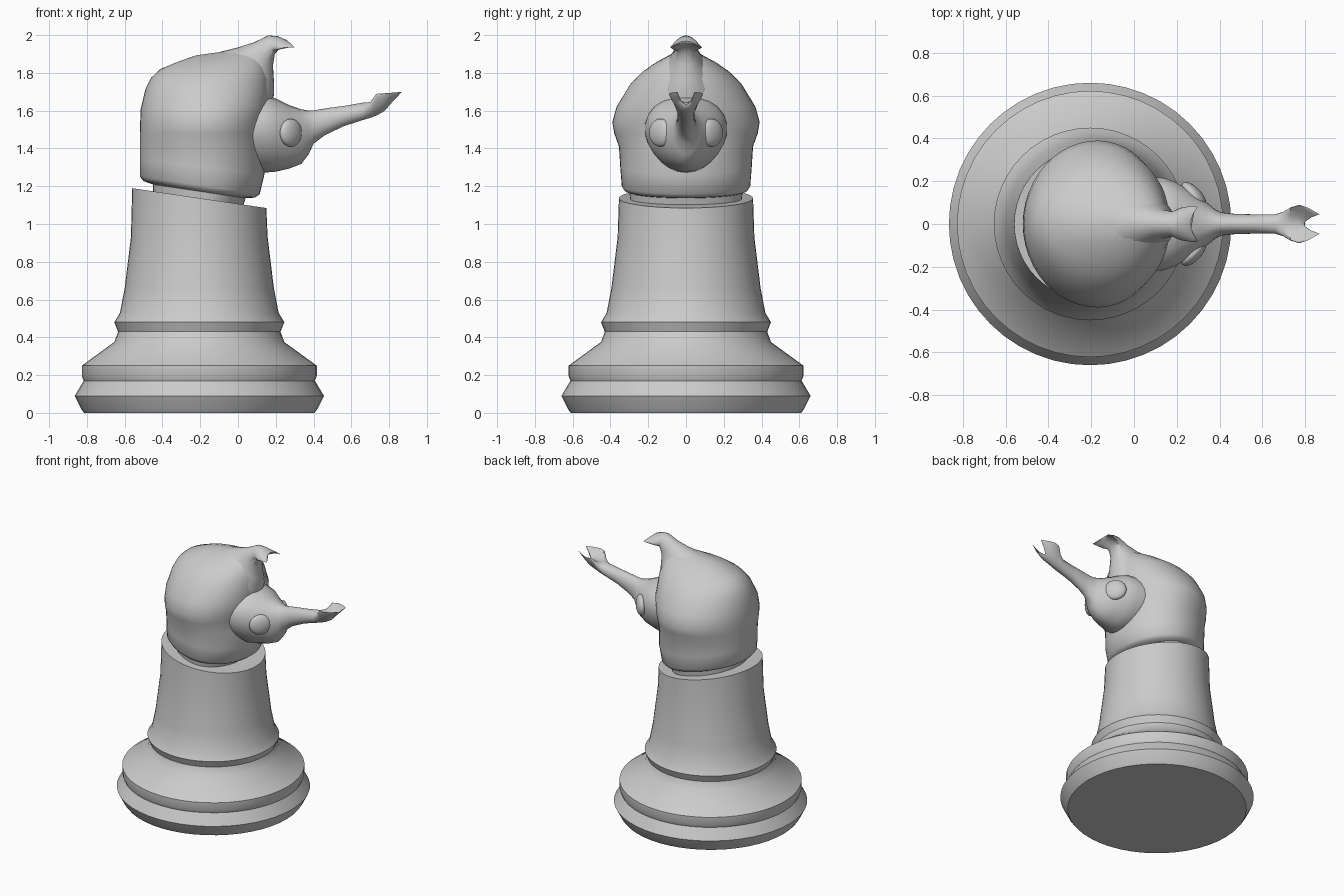
import bpy, bmesh
from math import sin, cos, pi, radians

N = 48
CX = -0.205


def loft(name, rings, subdiv=0, angle=35):
    """Skin a list of closed rings of points and cap both ends."""
    bm = bmesh.new()
    vs = [[bm.verts.new(p) for p in r] for r in rings]
    for a, b in zip(vs, vs[1:]):
        n = len(a)
        for i in range(n):
            j = (i + 1) % n
            bm.faces.new((a[i], a[j], b[j], b[i]))
    bm.faces.new(vs[0][::-1])
    bm.faces.new(vs[-1])
    bmesh.ops.recalc_face_normals(bm, faces=bm.faces)
    me = bpy.data.meshes.new(name)
    bm.to_mesh(me)
    bm.free()
    ob = bpy.data.objects.new(name, me)
    bpy.context.collection.objects.link(ob)
    if subdiv:
        m = ob.modifiers.new("smooth", 'SUBSURF')
        m.levels = m.render_levels = subdiv
    smooth(ob, angle)
    return ob


def smooth(ob, angle):
    bpy.ops.object.select_all(action='DESELECT')
    ob.select_set(True)
    bpy.context.view_layer.objects.active = ob
    bpy.ops.object.shade_smooth_by_angle(angle=radians(angle))


def oval(z, back, front, w, tilt, n=N):
    """Head ring: half ellipses in front of and behind the widest line."""
    mid = -0.17
    pts = []
    for i in range(n):
        a = 2 * pi * i / n
        x = mid + cos(a) * ((front - mid) if cos(a) > 0 else (mid - back))
        pts.append((x, w * sin(a), z + tilt * (x - mid)))
    return pts


def section(xt, zt, xb, zb, hy, bend=0, notch=0, taper=0, n=24):
    """Cross-section between a top and a bottom silhouette point."""
    pts = []
    for i in range(n):
        a = 2 * pi * i / n
        u, s = cos(a), sin(a)
        k = (1 + s) / 2
        pts.append((xb + (xt - xb) * k + notch * u * u,
                    hy * u * (1 + taper * s),
                    zb + (zt - zb) * k + bend * u * u))
    return pts


# Turned base, with a slanted top
profile = [(0.61, 0), (0.625, 0.02), (0.66, 0.09), (0.612, 0.17), (0.622, 0.195),
           (0.622, 0.25), (0.45, 0.375), (0.43, 0.43), (0.45, 0.48), (0.42, 0.53),
           (0.395, 0.66), (0.362, 0.93), (0.355, 1.137)]
rings = []
for r, z in profile:
    t = -0.148 if z > 1 else 0
    rings.append([(CX + r * cos(2 * pi * i / N), r * sin(2 * pi * i / N),
                   z + t * r * cos(2 * pi * i / N)) for i in range(N)])
loft("base", rings, angle=40)

# Helmet-like head
head = [(1.10, -.45, .02, .29, -.148), (1.168, -.45, .04, .30, -.148),
        (1.178, -.50, .09, .325, -.148), (1.20, -.52, .115, .34, -.148),
        (1.30, -.52, .14, .348, -.12), (1.41, -.52, .135, .355, -.05),
        (1.48, -.52, .135, .38, 0), (1.54, -.518, .15, .39, 0),
        (1.62, -.515, .17, .368, .03), (1.74, -.49, .165, .295, .08),
        (1.80, -.46, .15, .235, .09), (1.845, -.41, .13, .17, .10),
        (1.883, -.30, .09, .09, .13), (1.90, -.22, .04, .03, .14)]
loft("head", [oval(*h) for h in head], angle=50)

# Hooked crest with a split, drooping tip
loft("crest", [section(*s) for s in (
    (-.15, 1.895, .17, 1.60, .18), (-.08, 1.915, .19, 1.68, .14),
    (0, 1.935, .19, 1.76, .095), (.08, 1.96, .185, 1.84, .067),
    (.16, 1.998, .195, 1.90, .058, -.01), (.21, 1.995, .22, 1.93, .075, -.03),
    (.255, 1.975, .25, 1.955, .085, -.03, .02),
    (.265, 1.968, .262, 1.96, .08, -.03, .035))], angle=50)

# Face running into the long forked horn
loft("face_and_horn", [section(*s) for s in (
    (.04, 1.66, .04, 1.30, .22, 0, 0, .15), (.14, 1.68, .14, 1.272, .215, 0, 0, .15),
    (.20, 1.665, .20, 1.277, .19, 0, 0, .2), (.27, 1.63, .27, 1.293, .15, 0, 0, .15),
    (.335, 1.607, .335, 1.318, .105, 0, 0, .1), (.38, 1.60, .375, 1.37, .07),
    (.41, 1.603, .40, 1.425, .055), (.47, 1.613, .46, 1.47, .048),
    (.56, 1.625, .56, 1.518, .045), (.66, 1.642, .66, 1.55, .045),
    (.70, 1.645, .70, 1.562, .058, .025), (.73, 1.645, .735, 1.575, .078, .075),
    (.765, 1.645, .77, 1.595, .09, .07, .005), (.785, 1.64, .787, 1.61, .075, .07, .03),
    (.795, 1.632, .795, 1.622, .045, .073, .072))], angle=50)

# Pair of flattened eyes
for side, label in ((-1, "right"), (1, "left")):
    bpy.ops.mesh.primitive_uv_sphere_add(
        segments=24, ring_count=16, radius=1, location=(.28, side * .135, 1.483),
        rotation=(0, 0, side * radians(43)))
    eye = bpy.context.object
    eye.name = label + "_eye"
    eye.scale = (.035, .077, .074)
    smooth(eye, 60)
